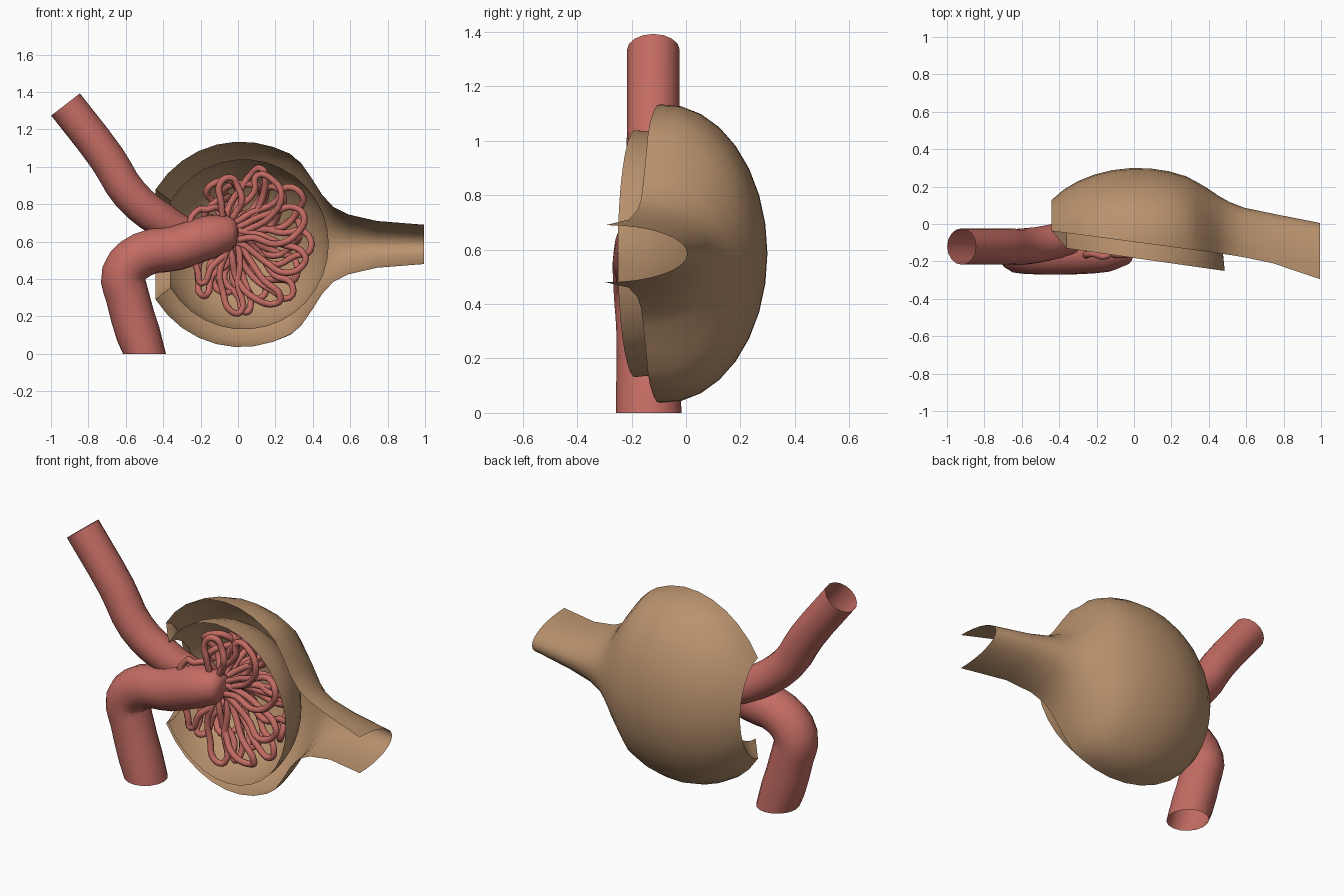
import bpy
import bmesh
import math
import random
from mathutils import Vector

if "Cube" in bpy.data.objects:
    bpy.data.objects.remove(bpy.data.objects["Cube"])
random.seed(7)
MID_Z = 0.585
ARC = 16


def material(name, rgb):
    mat = bpy.data.materials.new(name)
    mat.use_nodes = True
    mat.diffuse_color = (*rgb, 1)
    mat.node_tree.nodes["Principled BSDF"].inputs["Base Color"].default_value = (*rgb, 1)
    return mat


tan = material("tan membrane", (0.49, 0.29, 0.155))
red = material("vessel red", (0.55, 0.15, 0.125))


def finish(obj, mat, angle=50):
    obj.data.materials.clear()
    obj.data.materials.append(mat)
    bpy.ops.object.select_all(action="DESELECT")
    obj.select_set(True)
    bpy.context.view_layer.objects.active = obj
    bpy.ops.object.shade_smooth_by_angle(angle=math.radians(angle))


def section(x, half_z, half_y, centre_y, front_y):
    """Open arc in a plane of constant x, cut off at the front."""
    start = math.acos(max(-1, min(1, (front_y - centre_y) / half_y)))
    angles = [start * (1 - 2 * i / ARC) for i in range(ARC + 1)]
    return [Vector((x, centre_y + half_y * math.cos(a), MID_Z + half_z * math.sin(a)))
            for a in angles]


def loft(name, sections):
    bm = bmesh.new()
    rows = [[bm.verts.new(p) for p in s] for s in sections]
    for a, b in zip(rows, rows[1:]):
        for i in range(ARC):
            bm.faces.new((a[i], a[i + 1], b[i + 1], b[i]))
    bmesh.ops.recalc_face_normals(bm, faces=bm.faces)
    mesh = bpy.data.meshes.new(name)
    bm.to_mesh(mesh)
    bm.free()
    obj = bpy.data.objects.new(name, mesh)
    bpy.context.collection.objects.link(obj)
    finish(obj, tan)


def spaced(x0, x1, centre, radius, count):
    """Stations at even angles along a round profile, with their relative size."""
    a0, a1 = (math.acos(max(-1, min(1, (x - centre) / radius))) for x in (x0, x1))
    for i in range(count + 1):
        a = a0 + (a1 - a0) * i / count
        yield centre + radius * math.cos(a), math.sin(a)


# Outer capsule: rounded bowl running into an open trough
def outer_front(x):
    return -0.04 - 0.133 * (x + 0.42)


outer = [section(x, 0.55 * s, 0.38 * s, -0.08, outer_front(x))
         for x, s in spaced(-0.44, 0.28, 0.02, 0.55, 8)]
neck = [(0.335, 0.438, 0.225, -0.14), (0.39, 0.36, 0.193, -0.147),
        (0.45, 0.265, 0.152, -0.157), (0.51, 0.2, 0.118, -0.165),
        (0.59, 0.16, 0.087, -0.178), (0.743, 0.125, 0.055, -0.21),
        (0.995, 0.105, 0.005, -0.295)]
outer += [section(x, h, back - front, front, front) for x, h, back, front in neck]
loft("outer_capsule", outer)


# Inner capsule: shallower bowl whose rim stands further forward
def inner_front(x):
    return -0.13 - 0.143 * (x + 0.36)


inner = [section(x, 0.455 * s, 0.44 * s, inner_front(x), inner_front(x))
         for x, s in spaced(-0.36, 0.48499, 0.03, 0.455, 14)]
loft("inner_capsule", inner)

# Lip closing the gap between both bowls at the vessel opening
loft("opening_lip", [outer[0], inner[0]])


def tube(name, points, radius, sides, closed=False, steps=4):
    """Round tube through (x, y, z, relative radius) points."""
    curve = bpy.data.curves.new(name, "CURVE")
    curve.dimensions = "3D"
    curve.bevel_depth = radius
    curve.bevel_resolution = sides
    curve.resolution_u = steps
    spline = curve.splines.new("BEZIER")
    spline.bezier_points.add(len(points) - 1)
    spline.use_cyclic_u = closed
    for bp, p in zip(spline.bezier_points, points):
        bp.co = p[:3]
        bp.radius = p[3]
        bp.handle_left_type = bp.handle_right_type = "AUTO"
    obj = bpy.data.objects.new(name, curve)
    bpy.context.collection.objects.link(obj)
    bpy.ops.object.select_all(action="DESELECT")
    obj.select_set(True)
    bpy.context.view_layer.objects.active = obj
    bpy.ops.object.convert(target="MESH")
    tube_obj = bpy.context.object
    finish(tube_obj, red)
    return tube_obj


# Two large vessels entering the capsule
tube("upper_vessel", [(-0.922, -0.12, 1.333, 1), (-0.70, -0.12, 1.045, 1),
                      (-0.575, -0.12, 0.85, 1), (-0.41, -0.09, 0.715, 0.98),
                      (-0.26, -0.05, 0.64, 0.85), (-0.1, -0.04, 0.62, 0.6),
                      (0.0, -0.04, 0.62, 0.1)], 0.097, 6, steps=3)
lower = tube("lower_vessel", [(-0.5, -0.137, 0, 1), (-0.592, -0.14, 0.31, 0.97),
                              (-0.61, -0.145, 0.43, 1), (-0.51, -0.15, 0.53, 1),
                              (-0.33, -0.15, 0.565, 1), (-0.15, -0.14, 0.625, 0.97),
                              (-0.05, -0.12, 0.645, 0.8), (-0.01, -0.11, 0.645, 0.5),
                              (0.005, -0.11, 0.645, 0.02)], 0.12, 6, steps=3)
# Level the open lower end
for vert in lower.data.vertices:
    if vert.co.z < 0.05:
        vert.co.z = 0

# Tuft of winding capillary loops around the vessel ends
HUB = Vector((-0.04, -0.10, 0.63))
CENTRE = Vector((0.065, 0, 0.60))
LOOPS = 22
for n in range(LOOPS):
    angle = math.radians(-152 + 304 * n / (LOOPS - 1))
    layer = (-0.16, -0.09, -0.04)[n % 3]
    bulge = (0, 0.08, 0.18)[n % 3]
    reach = (0.33, 0.35, 0.29)[n % 3] + random.uniform(-0.03, 0.01)
    width = random.uniform(0.07, 0.12)
    along = Vector((math.cos(angle), 0, math.sin(angle)))
    across = Vector((-along.z, 0, along.x))
    tip = CENTRE + Vector((along.x, 0, along.z * 1.16)) * reach
    tip.y = layer
    path = []
    for t, side in ((0, 0), (0.3, 0.5), (0.65, 0.5), (0.92, 0.7),
                    (1, 0), (0.85, -0.6), (0.55, -0.9), (0.25, -0.4)):
        p = HUB.lerp(tip, t) + across * side * width
        p.y += bulge * math.sin(math.pi * t)
        if 0 < t < 1:
            p += Vector([random.uniform(-0.025, 0.025) for _ in range(3)])
        path.append((*p, 1))
    tube("capillary_loop", path, 0.018, 2, closed=True)
